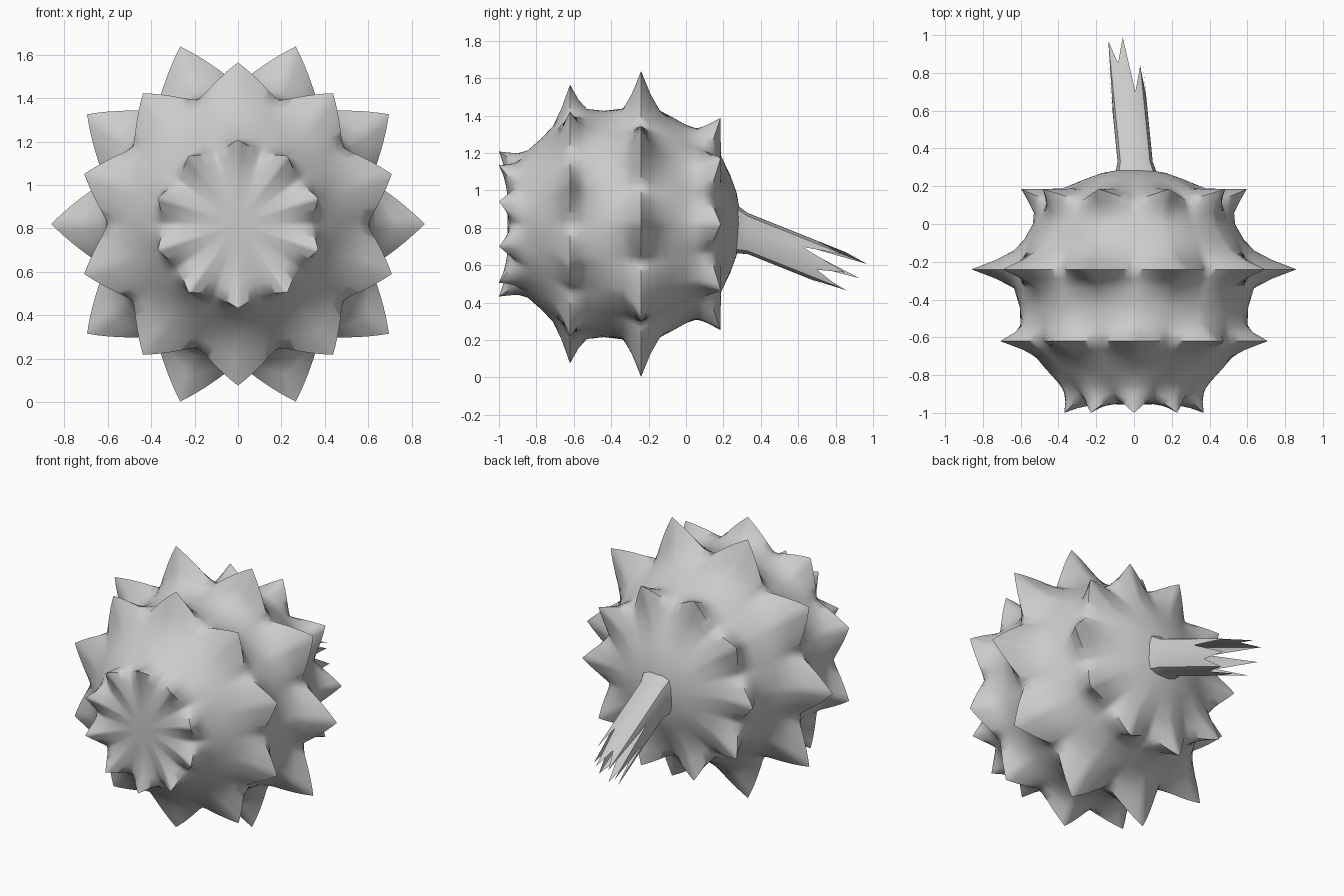
import bpy, bmesh, math

CZ = 0.82      # height of the body axis
SPIKES = 10
COLS = 160     # columns around the body

# Body rows, front to back: valley (y, r), spike meridian (y, r), spike phase in degrees
ROWS = [
    (-0.955, 0.08, -0.955, 0.08, 0), (-0.95, 0.16, -0.952, 0.16, 0),
    (-0.943, 0.24, -0.962, 0.25, 0), (-0.935, 0.29, -0.975, 0.315, 0),
    (-0.915, 0.335, -1.0, 0.388, 0),                                   # front ring tips
    (-0.895, 0.355, -0.95, 0.382, 0), (-0.865, 0.38, -0.90, 0.378, 0),
    (-0.83, 0.41, -0.85, 0.39, 0), (-0.77, 0.465, -0.77, 0.46, 0),
    (-0.71, 0.515, -0.71, 0.525, 0), (-0.665, 0.56, -0.665, 0.62, 0),
    (-0.62, 0.60, -0.62, 0.745, 0),                                    # second ring tips
    (-0.575, 0.605, -0.575, 0.665, 0), (-0.53, 0.60, -0.53, 0.615, 0),
    (-0.44, 0.605, -0.44, 0.605, 18), (-0.34, 0.615, -0.34, 0.635, 18),
    (-0.29, 0.63, -0.29, 0.73, 18), (-0.24, 0.65, -0.24, 0.86, 18),    # widest ring tips
    (-0.19, 0.625, -0.19, 0.73, 18), (-0.14, 0.60, -0.14, 0.635, 18),
    (-0.08, 0.575, -0.08, 0.58, 18), (0.0, 0.53, 0.0, 0.535, 18),
    (0.05, 0.51, 0.06, 0.53, 18), (0.09, 0.495, 0.12, 0.56, 18),
    (0.125, 0.47, 0.185, 0.597, 18),                                   # rear ring tips
    (0.15, 0.43, 0.185, 0.49, 18), (0.185, 0.365, 0.188, 0.38, 18),
    (0.235, 0.265, 0.235, 0.265, 18), (0.27, 0.17, 0.27, 0.17, 18),
    (0.29, 0.06, 0.29, 0.06, 18),
]


def bridge(bm, a, b):
    n = len(a)
    for i in range(n):
        bm.faces.new((a[i], a[(i + 1) % n], b[(i + 1) % n], b[i]))


def finish(bm, name, angle):
    bmesh.ops.recalc_face_normals(bm, faces=bm.faces)
    me = bpy.data.meshes.new(name)
    bm.to_mesh(me)
    bm.free()
    ob = bpy.data.objects.new(name, me)
    bpy.context.collection.objects.link(ob)
    bpy.ops.object.select_all(action='DESELECT')
    ob.select_set(True)
    bpy.context.view_layer.objects.active = ob
    bpy.ops.object.shade_smooth_by_angle(angle=math.radians(angle))
    return ob


# Spiky body
bm = bmesh.new()
step = 360 / SPIKES
prev = None
for vy, vr, ty, tr, phase in ROWS:
    ring = []
    for i in range(COLS):
        deg = 360 * i / COLS
        t = abs((deg - phase + step / 2) % step - step / 2) / (step / 2)
        w = (1 - t) ** 1.25
        y, r = vy + (ty - vy) * w, vr + (tr - vr) * w
        a = math.radians(deg)
        ring.append(bm.verts.new((r * math.sin(a), y, CZ + r * math.cos(a))))
    if prev:
        bridge(bm, prev, ring)
    else:
        bm.faces.new(ring)
    prev = ring
bm.faces.new(prev)
finish(bm, "spiky_body", 60)

# Torn hollow stalk at the back: squarish tube with a jagged end
ENDS = [0.99, 0.85, 0.97, 0.55, 0.93, 0.60, 0.86, 0.66,
        0.84, 0.68, 0.82, 0.70, 0.85, 0.62, 0.84, 0.70]


def stalk_point(i, y, grow):
    a = 2 * math.pi * i / len(ENDS)
    s, c = math.sin(a), math.cos(a)
    k = (abs(s) ** 4 + abs(c) ** 4) ** -0.25
    return (0.01 - 0.1 * (y - 0.29) - 0.093 * grow * k * s, y,
            0.785 - 0.4 * (y - 0.29) + 0.11 * grow * k * c)


bm = bmesh.new()
n = len(ENDS)
rings = [[bm.verts.new(stalk_point(i, y, g)) for i in range(n)]
         for y, g in ((0.24, 1.25), (0.29, 1.12), (0.33, 1.0))]
rings.append([bm.verts.new(stalk_point(i, ENDS[i], 1.0)) for i in range(n)])
for a, b in zip(rings, rings[1:]):
    bridge(bm, a, b)
finish(bm, "torn_stalk", 30)
